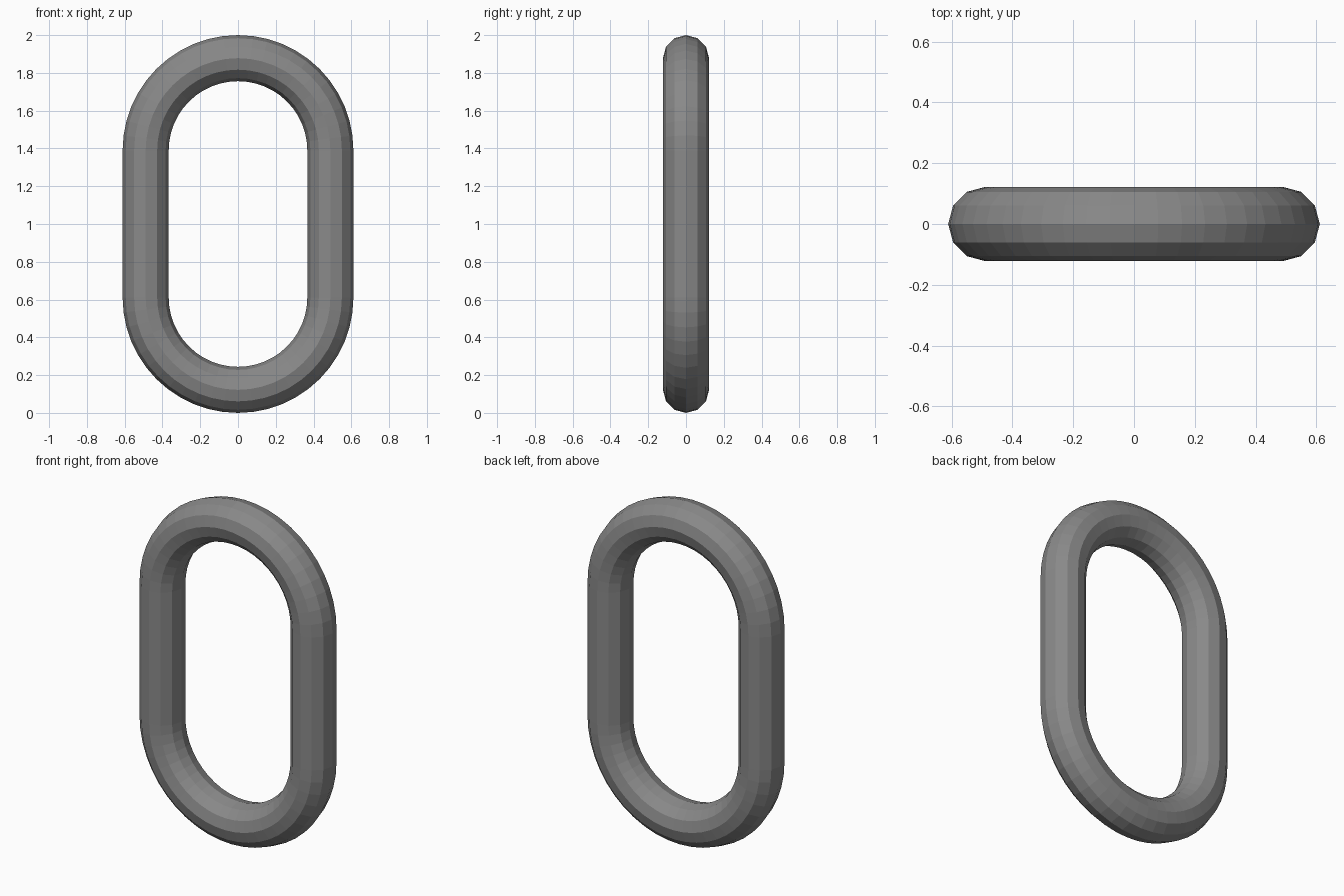
import bpy, bmesh
from math import sin, cos, pi

if "Cube" in bpy.data.objects:
    bpy.data.objects.remove(bpy.data.objects["Cube"])

R = 0.489        # bend radius of the centre line
TUBE = 0.122     # bar radius
SIDES = 12       # sides of the bar section
STEPS = 24       # segments per half-circle bend
MID = 1.0
HALF = 1.0 - R - TUBE   # half length of the straight bars

# Stadium centre line: (point x, z, outward direction x, z)
path = []
for start, cz in ((0, MID + HALF), (pi, MID - HALF)):
    for i in range(STEPS + 1):
        a = start + pi * i / STEPS
        path.append((R * cos(a), cz + R * sin(a), cos(a), sin(a)))

# Sweep the section round the closed path
bm = bmesh.new()
rings = []
for x, z, dx, dz in path:
    ring = []
    for k in range(SIDES):
        t = 2 * pi * k / SIDES
        o = TUBE * cos(t)
        ring.append(bm.verts.new((x + o * dx, TUBE * sin(t), z + o * dz)))
    rings.append(ring)
for i, a in enumerate(rings):
    b = rings[(i + 1) % len(rings)]
    for k in range(SIDES):
        n = (k + 1) % SIDES
        bm.faces.new((a[k], a[n], b[n], b[k]))
bmesh.ops.recalc_face_normals(bm, faces=bm.faces)

mesh = bpy.data.meshes.new("chain_link")
bm.to_mesh(mesh)
bm.free()

# Dark metal
metal = bpy.data.materials.new("dark_metal")
metal.diffuse_color = (0.25, 0.25, 0.25, 1)
metal.use_nodes = True
metal.node_tree.nodes["Principled BSDF"].inputs["Base Color"].default_value = metal.diffuse_color
mesh.materials.append(metal)
bpy.context.collection.objects.link(bpy.data.objects.new("chain_link", mesh))
